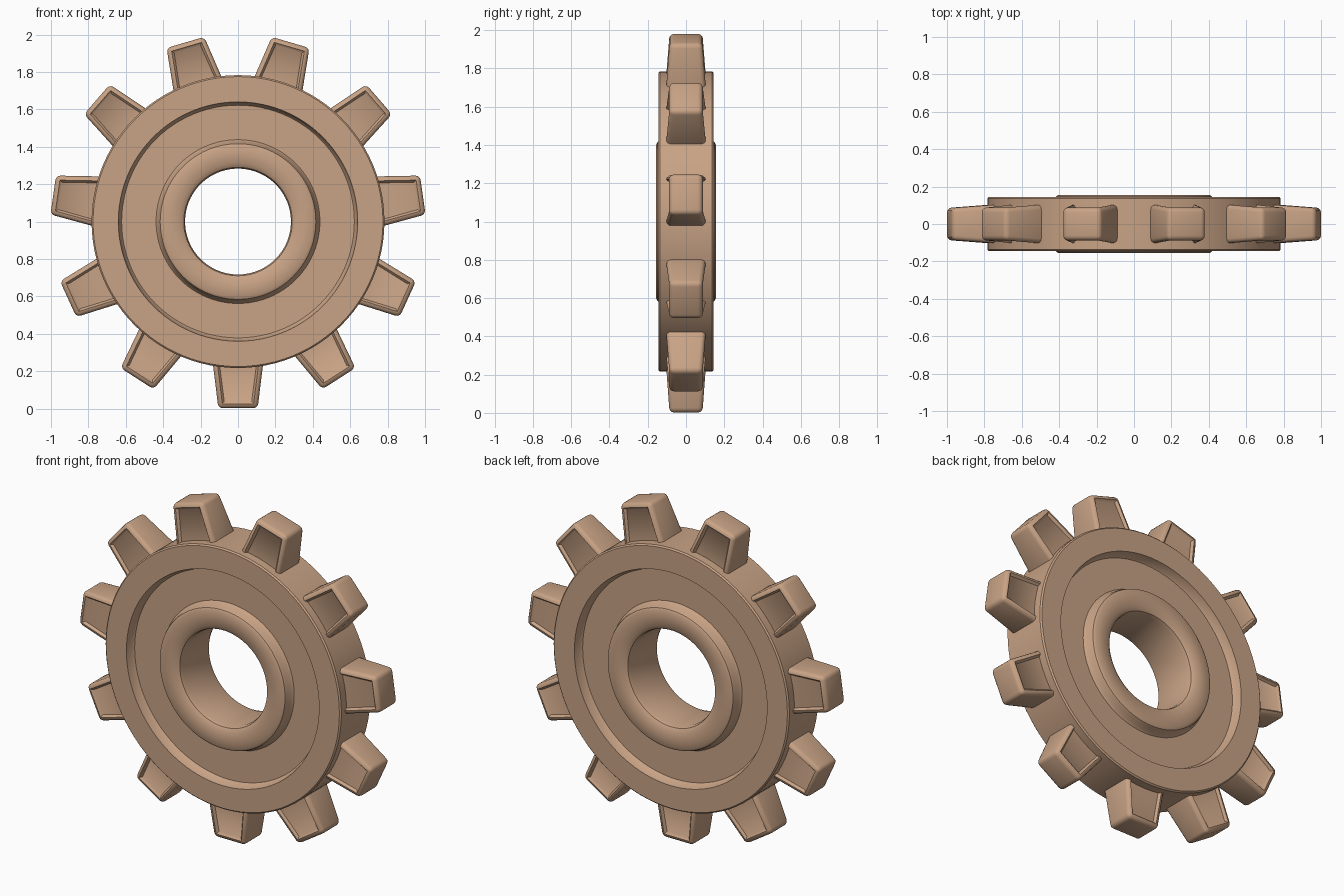
import bpy, bmesh, math
from mathutils import Matrix, Vector

if "Cube" in bpy.data.objects:
    bpy.data.objects.remove(bpy.data.objects["Cube"])

CZ = 1.0          # height of the wheel axle
TEETH = 11
SEG = 96

tan = bpy.data.materials.new("tan clay")
tan.diffuse_color = (0.58, 0.365, 0.235, 1)
tan.use_nodes = True
tan.node_tree.nodes["Principled BSDF"].inputs["Base Color"].default_value = tan.diffuse_color


def finish(bm, name, angle):
    bmesh.ops.recalc_face_normals(bm, faces=bm.faces)
    me = bpy.data.meshes.new(name)
    bm.to_mesh(me)
    bm.free()
    me.materials.append(tan)
    ob = bpy.data.objects.new(name, me)
    bpy.context.collection.objects.link(ob)
    bpy.ops.object.select_all(action='DESELECT')
    ob.select_set(True)
    bpy.context.view_layer.objects.active = ob
    bpy.ops.object.shade_smooth_by_angle(angle=math.radians(angle))
    return ob


# wheel body: (radius, half depth) profile, mirrored front to back and lathed
half = [(0.283, 0.115), (0.290, 0.138), (0.312, 0.153), (0.402, 0.156), (0.416, 0.148),
        (0.422, 0.135), (0.428, 0.105), (0.438, 0.092), (0.622, 0.092),
        (0.630, 0.102), (0.640, 0.145), (0.775, 0.145), (0.783, 0.137)]
profile = [(r, -y) for r, y in half] + [(r, y) for r, y in reversed(half)]
bm = bmesh.new()
rings = []
for i in range(SEG):
    a = 2 * math.pi * i / SEG
    rings.append([bm.verts.new((r * math.cos(a), y, CZ + r * math.sin(a))) for r, y in profile])
n = len(profile)
for i in range(SEG):
    p, q = rings[i], rings[(i + 1) % SEG]
    for j in range(n):
        k = (j + 1) % n
        bm.faces.new((p[j], p[k], q[k], q[j]))
finish(bm, "wheel_body", 35)

# teeth: tapered rounded blocks with a shallow hollow on front and back
bm = bmesh.new()
for t in range(TEETH):
    tb = bmesh.new()
    bmesh.ops.create_cube(tb, size=2)
    for v in tb.verts:
        tip = v.co.z > 0
        v.co = Vector((v.co.x * (0.105 if tip else 0.142),
                       v.co.y * (0.086 if tip else 0.108),
                       0.998 if tip else 0.70))
    bmesh.ops.bevel(tb, geom=tb.edges[:], offset=0.024, segments=3, profile=0.5,
                    affect='EDGES')
    bmesh.ops.recalc_face_normals(tb, faces=tb.faces)
    big = [f for f in tb.faces if abs(f.normal.y) > 0.97 and f.calc_area() > 0.015]
    bmesh.ops.inset_region(tb, faces=big, thickness=0.016, depth=-0.014)
    turn = math.pi + 2 * math.pi * t / TEETH
    tb.transform(Matrix.Translation((0, 0, CZ)) @ Matrix.Rotation(turn, 4, 'Y'))
    tmp = bpy.data.meshes.new("tmp")
    tb.to_mesh(tmp)
    tb.free()
    bm.from_mesh(tmp)
    bpy.data.meshes.remove(tmp)
finish(bm, "teeth", 50)
